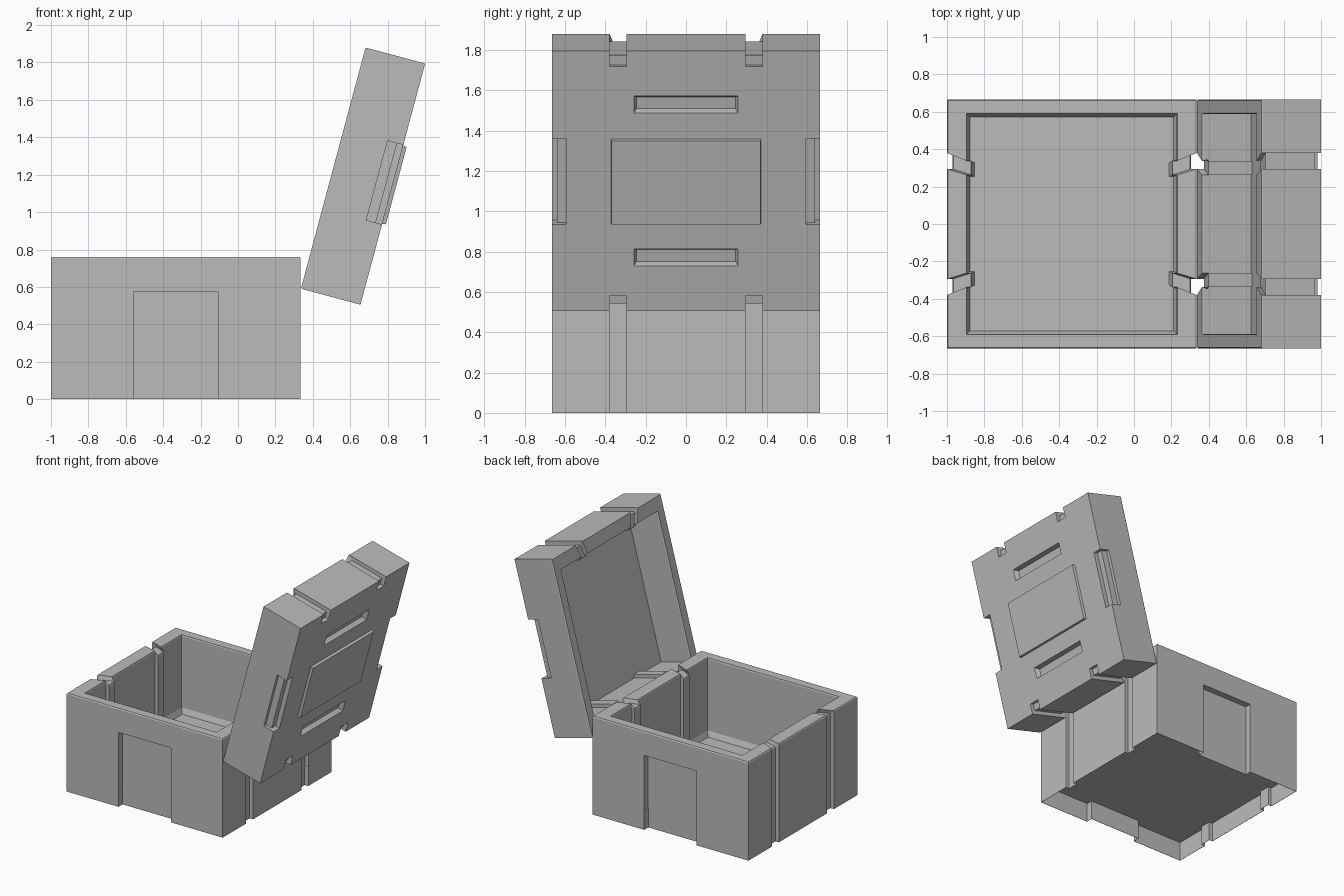
import bpy, bmesh, math
from mathutils import Matrix

if "Cube" in bpy.data.objects:
    bpy.data.objects.remove(bpy.data.objects["Cube"])

# Single matte grey
grey = bpy.data.materials.new("plain_grey")
grey.use_nodes = True
COLOUR = (0.5, 0.5, 0.5, 1)
grey.diffuse_color = COLOUR
grey.node_tree.nodes["Principled BSDF"].inputs["Base Color"].default_value = COLOUR

A, B = 0.6675, 0.665        # half length and half width of the crate
GROOVE, G0, G1 = 0.03, 0.295, 0.38
DOOR_W, DOOR_H, DOOR_D = 0.225, 0.575, 0.05
IN_X, IN_Y = 0.84, 0.885    # inner shell relative to outer shell


def ring(z, sx=1, sy=1, door=0, dip=0):
    """Horizontal outline with end grooves and optional side door recesses."""
    deep = A - GROOVE
    half = [(A, -G1), (deep, -G1), (deep, -G0), (A, -G0),
            (A, G0), (deep, G0), (deep, G1), (A, G1), (A, B),
            (DOOR_W, B), (DOOR_W, B - door), (-DOOR_W, B - door), (-DOOR_W, B), (-A, B)]
    pts = half + [(-x, -y) for x, y in half]
    return [(x * sx, y * sy, z - (dip if abs(x) == deep else 0)) for x, y in pts]


def finish(name, bm, matrix):
    bmesh.ops.recalc_face_normals(bm, faces=bm.faces)
    mesh = bpy.data.meshes.new(name)
    bm.to_mesh(mesh)
    bm.free()
    mesh.materials.append(grey)
    obj = bpy.data.objects.new(name, mesh)
    obj.matrix_world = matrix
    bpy.context.collection.objects.link(obj)
    return obj


def loft(name, rings, matrix):
    """Skin a stack of outlines and cap both ends."""
    bm = bmesh.new()
    rows = [[bm.verts.new(p) for p in r] for r in rings]
    n = len(rows[0])
    for lo, hi in zip(rows, rows[1:]):
        for i in range(n):
            j = (i + 1) % n
            bm.faces.new((lo[i], lo[j], hi[j], hi[i]))
    bm.faces.new(rows[0])
    bm.faces.new(rows[-1])
    bmesh.ops.remove_doubles(bm, verts=bm.verts, dist=0.0002)
    return finish(name, bm, matrix)


def box(name, x, y, z, matrix, taper=0.0):
    """Box from ranges; taper shrinks the high-z end."""
    bm = bmesh.new()
    bmesh.ops.create_cube(bm, size=1)
    mid = lambda r: (r[0] + r[1]) / 2
    for v in bm.verts:
        t = taper if v.co.z > 0 else 0
        v.co = (mid(x) + v.co.x * (x[1] - x[0] - 2 * t),
                mid(y) + v.co.y * (y[1] - y[0] - 2 * t),
                mid(z) + v.co.z * (z[1] - z[0]))
    return finish(name, bm, matrix)


def cut(target, cutter):
    mod = target.modifiers.new("cut", "BOOLEAN")
    mod.operation, mod.solver, mod.object = "DIFFERENCE", "EXACT", cutter
    bpy.context.view_layer.update()
    bpy.context.view_layer.objects.active = target
    bpy.ops.object.modifier_apply(modifier=mod.name)
    bpy.data.objects.remove(cutter)


def rim(top):
    """Softened rim, notched where the grooves cross it."""
    return [ring(top - 0.008, dip=0.03),
            ring(top, 0.993, 0.993, dip=0.03),
            ring(top, IN_X + 0.005, IN_Y + 0.005, dip=0.03),
            ring(top - 0.01, IN_X, IN_Y, dip=0.03)]


# Crate body: hollow underside, recessed doors on both long sides
SKIN = 0.997
body = [ring(0.152, SKIN, SKIN, DOOR_D), ring(0, SKIN, SKIN, DOOR_D),
        ring(0, door=DOOR_D), ring(DOOR_H, door=DOOR_D), ring(DOOR_H)]
body += rim(0.76)
body += [ring(0.2, IN_X, IN_Y), ring(0.158, IN_X * 0.97, IN_Y * 0.97)]
loft("crate_body", body, Matrix.Translation((A - 1, 0, 0)))

# Lid: same outline, shallower, leaning open at the +x end
tilt = (Matrix.Translation((0.655, 0, 0.505)) @ Matrix.Rotation(math.radians(-75), 4, "Y")
        @ Matrix.Translation((A, 0, 0)))
shell = [ring(0)] + rim(0.33) + [ring(0.06, IN_X, IN_Y)]
lid = loft("lid", shell, tilt)

for s in (-1, 1):
    span = lambda a, b: tuple(sorted((s * a, s * b)))
    # Handle notches on the long edges, stepped
    for inner, depth in ((0.595, 0.035), (0.64, 0.087)):
        cut(lid, box("notch_cutter", (-0.223, 0.217), span(inner, 0.8), (-0.1, depth), tilt))
    # Slots above and below the panel
    cut(lid, box("slot_cutter", span(0.342, 0.442), (-0.265, 0.265), (-0.015, 0.035), tilt, 0.02))
    # Grooves wrapping onto the lid face
    for side in (-1, 1):
        y = sorted((side * G0, side * G1))
        cut(lid, box("groove_cutter", span(A - 0.08, A + 0.1), y, (-0.1, GROOVE), tilt))

# Raised panel on the lid face
flip = tilt @ Matrix.Rotation(math.pi, 4, "X")
box("lid_panel", (-0.223, 0.217), (-0.375, 0.375), (-0.01, 0.02), flip, 0.006)
